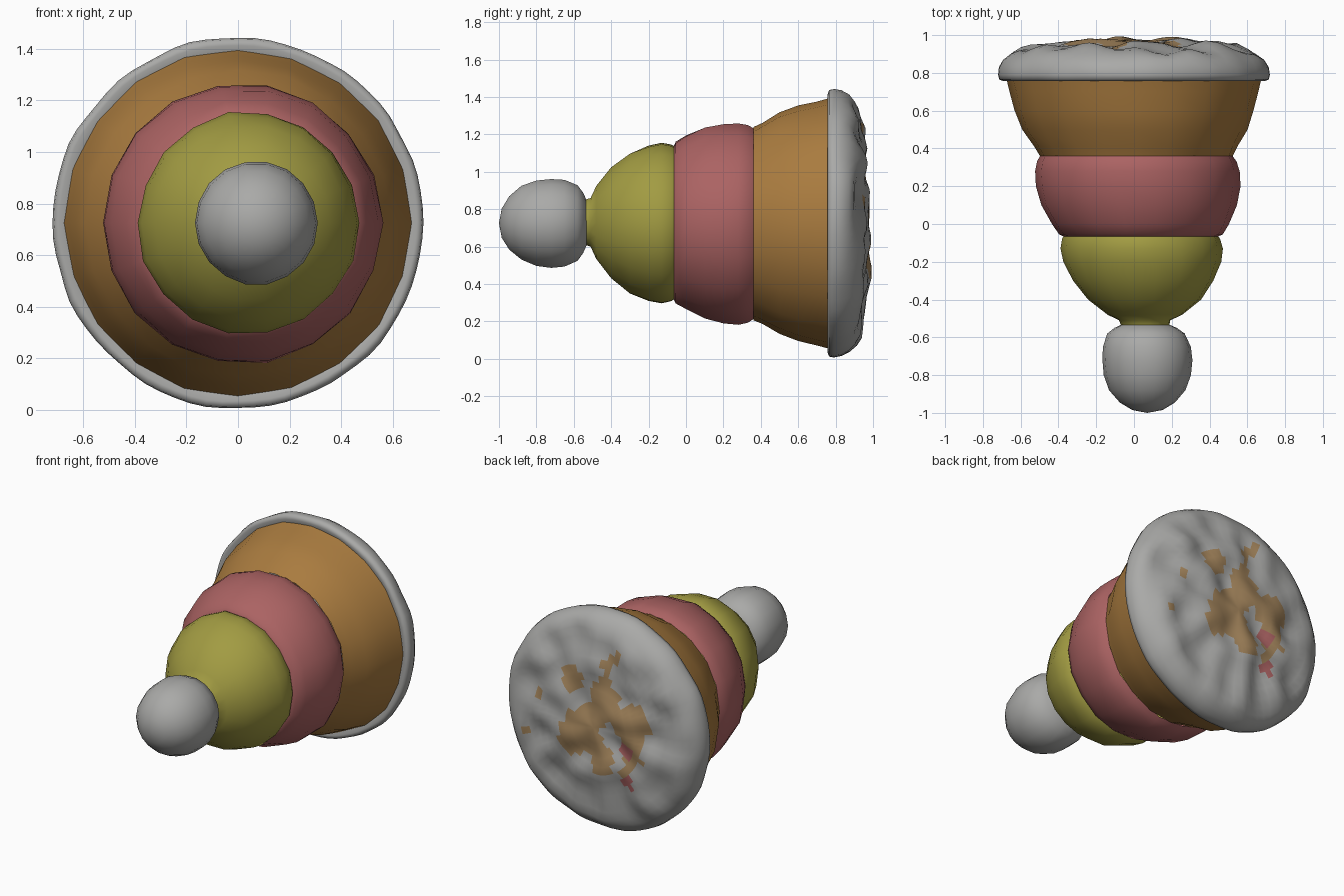
import bpy, bmesh, math
from mathutils import Vector, noise

if "Cube" in bpy.data.objects:
    bpy.data.objects.remove(bpy.data.objects["Cube"])

CZ = 0.725


def centre_x(y):
    # the stack leans slightly sideways towards its tip
    return max(0.0, 0.07 * min(1.0, (0.6 - y) / 1.3))


def material(name, rgb):
    m = bpy.data.materials.new(name)
    m.diffuse_color = (*rgb, 1)
    m.use_nodes = True
    m.node_tree.nodes["Principled BSDF"].inputs["Base Color"].default_value = m.diffuse_color
    return m


def lathe(name, profile, sides, mats=(), lump=0.012, dents=0.0, paint=None):
    """Revolve (y, radius) points about the y axis, with a lumpy surface."""
    bm = bmesh.new()
    rings = []
    for y, r in profile:
        ring = []
        count = 1 if r == 0 else sides
        for k in range(count):
            a = 2 * math.pi * k / sides
            d = Vector((math.cos(a), 0, math.sin(a)))
            p = d * r + Vector((0, y, 0))
            p += d * lump * noise.noise(p * 5)
            if dents and y > 0.85:
                fade = min(1, (0.72 - r) / 0.15)
                p.y += dents * fade * noise.noise(p * 6)
            p += Vector((centre_x(y), 0, CZ))
            p.z = max(p.z, 0)
            ring.append(bm.verts.new(p))
        rings.append(ring)
    for a, b in zip(rings, rings[1:]):
        for k in range(sides):
            n = (k + 1) % sides
            if len(a) == 1:
                bm.faces.new((a[0], b[k], b[n]))
            elif len(b) == 1:
                bm.faces.new((a[k], b[0], a[n]))
            else:
                bm.faces.new((a[k], b[k], b[n], a[n]))
    for f in bm.faces:
        f.smooth = True
        if paint:
            f.material_index = paint(f.calc_center_median())
    me = bpy.data.meshes.new(name)
    bm.to_mesh(me)
    bm.free()
    for m in mats:
        me.materials.append(m)
    ob = bpy.data.objects.new(name, me)
    bpy.context.collection.objects.link(ob)
    return ob


yellow = material("yellow", (0.36, 0.33, 0.055))
pink = material("pink", (0.41, 0.125, 0.125))
orange = material("orange", (0.40, 0.20, 0.05))
grey = material("grey", (0.40, 0.40, 0.39))
stain = material("stain", (0.38, 0.24, 0.11))

# ball at the tip
lathe("tip_ball", [(-1.0, 0), (-0.985, 0.08), (-0.945, 0.145), (-0.88, 0.2),
                   (-0.8, 0.231), (-0.72, 0.24), (-0.65, 0.234), (-0.58, 0.205),
                   (-0.55, 0.165), (-0.53, 0.12)], 18, [grey], lump=0.005)

# yellow dome with its narrow neck
lathe("yellow_dome", [(-0.54, 0.125), (-0.51, 0.135), (-0.48, 0.2), (-0.4, 0.3),
                      (-0.3, 0.377), (-0.2, 0.418), (-0.13, 0.43), (-0.08, 0.42),
                      (-0.065, 0.412)], 18, [yellow])

# pink middle tier
lathe("pink_tier", [(-0.065, 0.412), (-0.055, 0.435), (0, 0.47), (0.1, 0.517),
                    (0.2, 0.538), (0.28, 0.542), (0.33, 0.532), (0.36, 0.515)],
      18, [pink])

# orange lower tier
lathe("orange_tier", [(0.36, 0.515), (0.41, 0.54), (0.5, 0.592), (0.6, 0.63),
                      (0.7, 0.655), (0.78, 0.675)], 20, [orange])


def stains(p):
    # orange blotches near the centre of the underside, plus pink spots
    q = p - Vector((0, p.y, CZ))
    if p.y < 0.9:
        return 0
    if min((q - Vector(c)).length for c in ((-0.24, 0, -0.3), (-0.22, 0, -0.1))) < 0.05:
        return 2
    return 1 if noise.noise(q * 5) > 2.2 * (q.length - 0.27) else 0


# grey rim with a dented underside closing the back
lathe("base_rim", [(0.78, 0.645), (0.757, 0.69), (0.765, 0.712), (0.79, 0.718),
                   (0.83, 0.712), (0.87, 0.69), (0.9, 0.655), (0.92, 0.615),
                   (0.933, 0.56), (0.942, 0.5), (0.948, 0.45), (0.952, 0.4),
                   (0.956, 0.35), (0.962, 0.3), (0.966, 0.25), (0.968, 0.2),
                   (0.966, 0.15), (0.961, 0.1), (0.956, 0.05), (0.954, 0)],
      72, [grey, stain, pink], dents=0.05, paint=stains)
